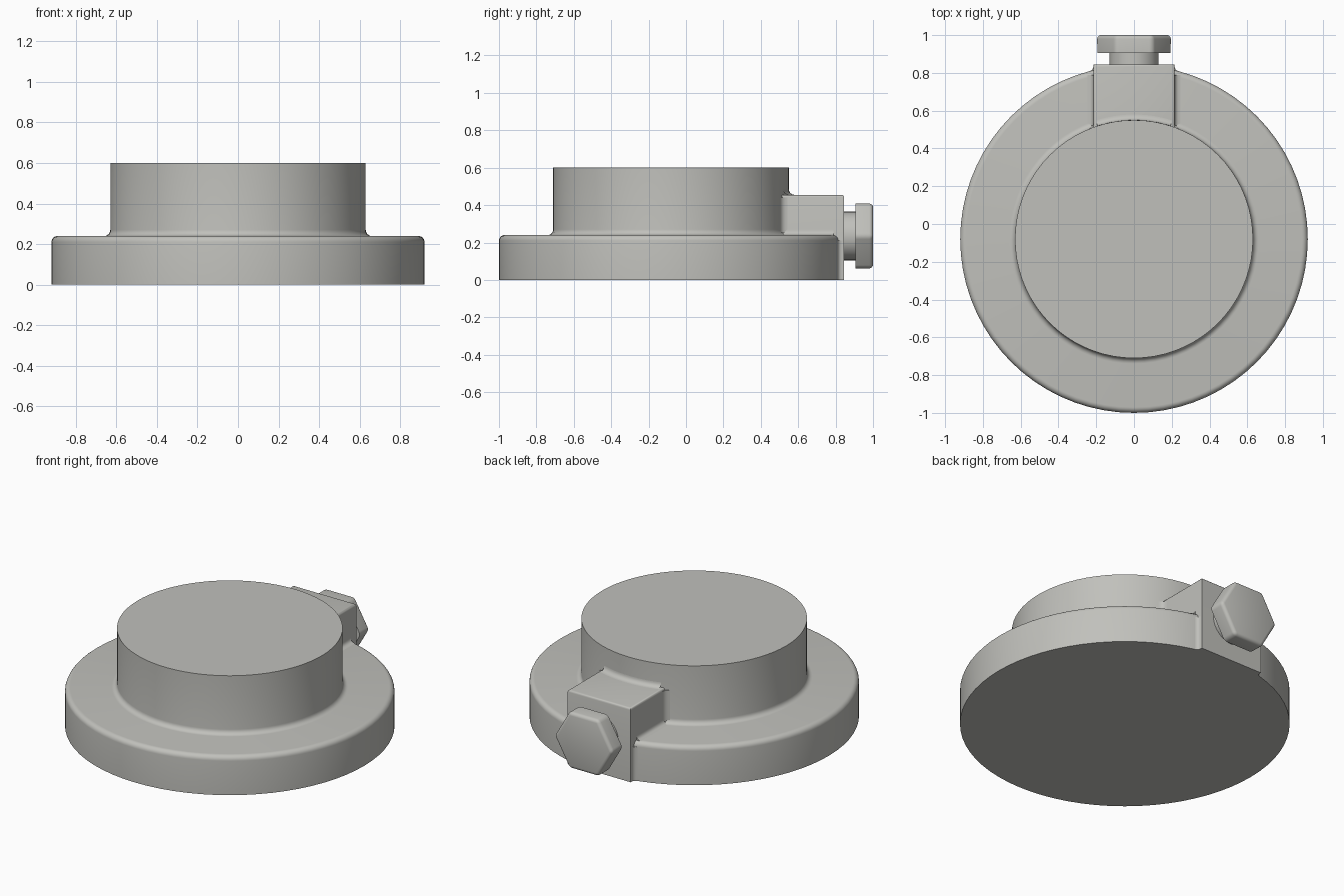
import bpy, bmesh, math
from mathutils import Vector, Matrix

cube = bpy.data.objects.get("Cube")
if cube:
    bpy.data.objects.remove(cube)

metal = bpy.data.materials.new("warm grey metal")
metal.use_nodes = True
GREY = (0.53, 0.53, 0.50, 1)
metal.diffuse_color = GREY
metal.node_tree.nodes["Principled BSDF"].inputs["Base Color"].default_value = GREY

AXIS_Y = -0.08        # centre of the round body
FLANGE_R, HUB_R = 0.92, 0.63
FLANGE_Z, HUB_Z = 0.24, 0.60
BLOCK_X, BLOCK_Y, BLOCK_Z = 0.215, 0.845, 0.455
BOLT_Z = 0.235


def finish(name, bm, mirror=False):
    bmesh.ops.recalc_face_normals(bm, faces=bm.faces)
    mesh = bpy.data.meshes.new(name)
    bm.to_mesh(mesh)
    bm.free()
    mesh.materials.append(metal)
    ob = bpy.data.objects.new(name, mesh)
    bpy.context.collection.objects.link(ob)
    if mirror:
        ob.modifiers.new("mirror", 'MIRROR')
    bpy.ops.object.select_all(action='DESELECT')
    ob.select_set(True)
    bpy.context.view_layer.objects.active = ob
    bpy.ops.object.shade_smooth_by_angle(angle=math.radians(35))
    return ob


def arc(cx, cz, r, a0, a1, n=6):
    """Points on an arc in the radius/height plane, angles in degrees."""
    angles = [math.radians(a0 + (a1 - a0) * i / n) for i in range(n + 1)]
    return [Vector((cx + r * math.cos(a), 0, cz + r * math.sin(a))) for a in angles]


def spin(bm, points, start, sweep, steps):
    """Turn an open or closed profile about the body axis."""
    turn = Matrix.Rotation(start, 3, 'Z')
    centre = Vector((0, AXIS_Y, 0))
    verts = [bm.verts.new(turn @ p + centre) for p in points]
    edges = [bm.edges.new(pair) for pair in zip(verts, verts[1:])]
    bmesh.ops.spin(bm, geom=verts + edges, cent=centre, axis=(0, 0, 1),
                   angle=sweep, steps=steps)
    bmesh.ops.remove_doubles(bm, verts=bm.verts, dist=0.0001)


def fillet(name, corner, d1, d2, r, along):
    """Concave strip in the corner between directions d1 and d2, on both sides."""
    corner, d1, d2 = Vector(corner), Vector(d1), Vector(d2)
    n = 6
    curve = [corner + r * ((1 - i / n) ** 2 * d1 + (i / n) ** 2 * d2)
             for i in range(n + 1)]
    sunk = corner - 0.01 * (d1 + d2)
    bm = bmesh.new()
    face = bm.faces.new([bm.verts.new(p) for p in [sunk] + curve])
    out = bmesh.ops.extrude_face_region(bm, geom=[face])["geom"]
    moved = [v for v in out if isinstance(v, bmesh.types.BMVert)]
    bmesh.ops.translate(bm, verts=moved, vec=along)
    finish(name, bm, mirror=True)


# Flange and hub, one turned profile with a rounded rim and a filleted root
R = 0.03
profile = [Vector((0, 0, 0)), Vector((FLANGE_R, 0, 0))]
profile += arc(FLANGE_R - R, FLANGE_Z - R, R, 0, 90)
profile += arc(HUB_R + R, FLANGE_Z + R, R, 270, 180)
profile += [Vector((HUB_R, 0, HUB_Z)), Vector((0, 0, HUB_Z))]
bm = bmesh.new()
spin(bm, profile, 0, math.tau, 72)
finish("flange_and_hub", bm)

# Block that carries the bolt, with softened top edges
bm = bmesh.new()
bmesh.ops.create_cube(bm, size=1)
y0 = 0.40
bmesh.ops.scale(bm, vec=(2 * BLOCK_X, BLOCK_Y - y0, BLOCK_Z), verts=bm.verts)
bmesh.ops.translate(bm, vec=(0, (BLOCK_Y + y0) / 2, BLOCK_Z / 2), verts=bm.verts)
top = [e for e in bm.edges if all(v.co.z > 0.4 for v in e.verts)
       and any(v.co.y > 0.8 for v in e.verts)]
bmesh.ops.bevel(bm, geom=top, offset=0.013, segments=3, profile=0.5, affect='EDGES')
finish("bolt_block", bm)

# Fillets where the block meets the hub and the flange
half = math.asin((BLOCK_X - 0.013) / (HUB_R + R))
root = arc(HUB_R + R, BLOCK_Z + R, R, 270, 180)
root += [Vector((HUB_R - 0.01, 0, BLOCK_Z - 0.01)), root[0]]
bm = bmesh.new()
spin(bm, root, math.pi / 2 - half, 2 * half, 12)
finish("block_top_fillet", bm)

hub_y = AXIS_Y + math.sqrt(HUB_R ** 2 - BLOCK_X ** 2)
rim_y = AXIS_Y + math.sqrt(FLANGE_R ** 2 - BLOCK_X ** 2)


def tangent(r):
    s = BLOCK_X / r
    return (math.sqrt(1 - s * s), -s, 0)


fillet("block_side_fillet", (BLOCK_X, hub_y, FLANGE_Z), (1, 0, 0), (0, 0, 1),
       R, (0, rim_y - 0.025 - hub_y, 0))
fillet("block_hub_fillet", (BLOCK_X, hub_y, FLANGE_Z), (0, 1, 0), tangent(HUB_R),
       R, (0, 0, BLOCK_Z - FLANGE_Z - 0.013))
fillet("block_rim_fillet", (BLOCK_X, rim_y, 0), (0, 1, 0), tangent(FLANGE_R),
       0.022, (0, 0, FLANGE_Z - R))


def rod(bm, sides, radius, y_from, y_to):
    """Prism lying along y on the bolt axis, with a corner on the x axis."""
    place = Matrix.Translation((0, (y_from + y_to) / 2, BOLT_Z)) @ Matrix.Rotation(math.pi / 2, 4, 'X')
    ring = bmesh.ops.create_circle(bm, cap_ends=True, segments=sides, radius=radius)["verts"]
    a = math.atan2(ring[0].co.y, ring[0].co.x)
    depth = y_to - y_from
    bmesh.ops.rotate(bm, verts=ring, matrix=Matrix.Rotation(-a, 3, 'Z'))
    bmesh.ops.translate(bm, verts=ring, vec=(0, 0, -depth / 2))
    out = bmesh.ops.extrude_face_region(bm, geom=bm.faces[:])["geom"]
    moved = [v for v in out if isinstance(v, bmesh.types.BMVert)]
    bmesh.ops.translate(bm, verts=moved, vec=(0, 0, depth))
    bmesh.ops.transform(bm, matrix=place, verts=bm.verts)


# Bolt shank
bm = bmesh.new()
rod(bm, 32, 0.13, BLOCK_Y - 0.03, 0.92)
finish("bolt_shank", bm)

# Hexagonal bolt head, rounded on its corners and outer rim
bm = bmesh.new()
rod(bm, 6, 0.2, 0.905, 1.0)
soft = [e for e in bm.edges if any(v.co.y > 0.95 for v in e.verts)]
bmesh.ops.bevel(bm, geom=soft, offset=0.02, segments=4, profile=0.5, affect='EDGES')
finish("bolt_head", bm)
